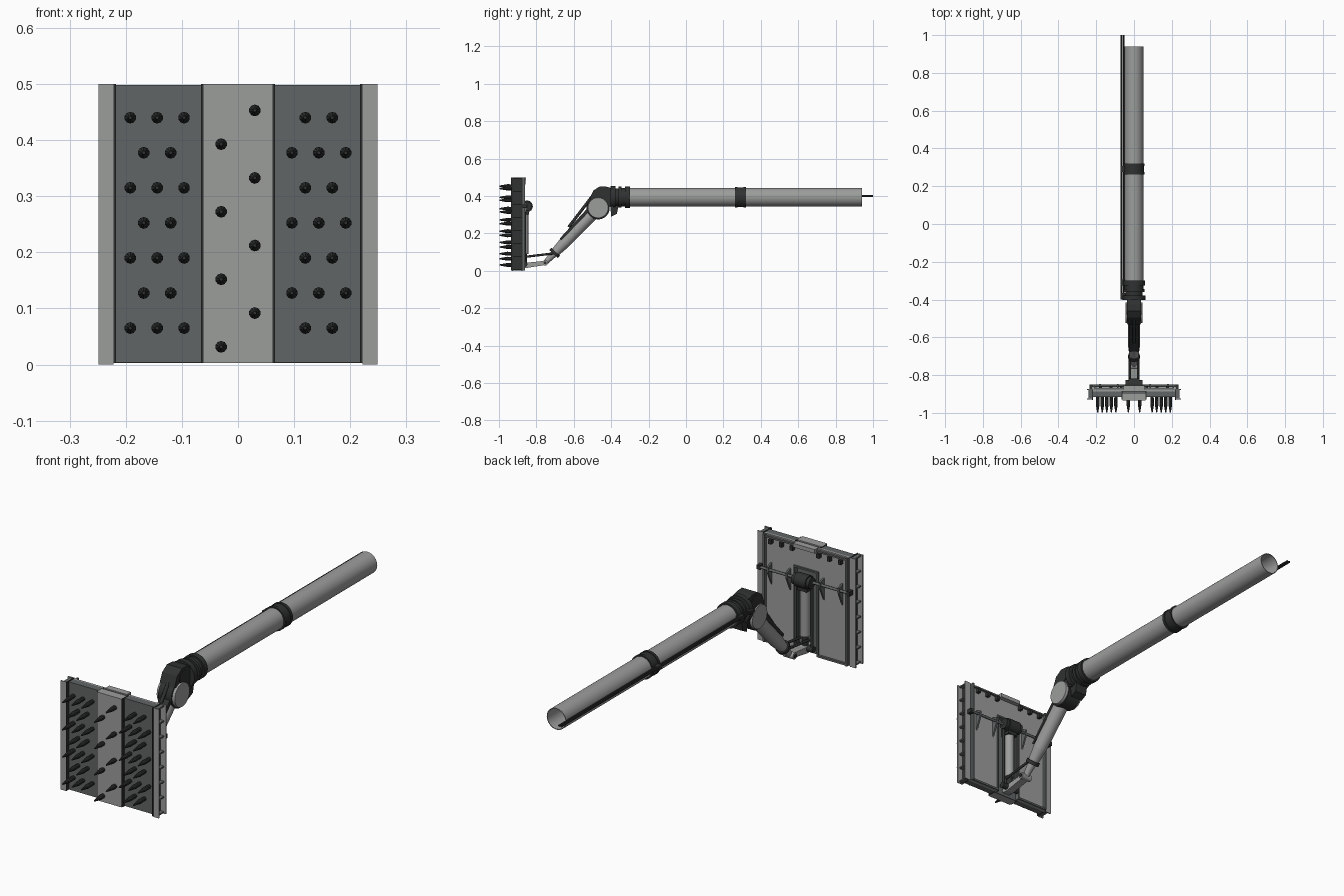
import bpy, bmesh, math
from mathutils import Vector, Matrix

if "Cube" in bpy.data.objects:
    bpy.data.objects.remove(bpy.data.objects["Cube"])


def material(name, value):
    m = bpy.data.materials.new(name)
    m.diffuse_color = (*value, 1)
    m.use_nodes = True
    m.node_tree.nodes["Principled BSDF"].inputs["Base Color"].default_value = m.diffuse_color
    return m


LIGHT = material("light grey", (0.33, 0.34, 0.33))
MID = material("slate grey", (0.12, 0.13, 0.13))
DARK = material("charcoal", (0.028, 0.032, 0.03))


def finish(name, bm, mat, smooth=True):
    bmesh.ops.recalc_face_normals(bm, faces=bm.faces)
    me = bpy.data.meshes.new(name)
    bm.to_mesh(me)
    bm.free()
    me.materials.append(mat)
    ob = bpy.data.objects.new(name, me)
    bpy.context.collection.objects.link(ob)
    if smooth:
        bpy.ops.object.select_all(action='DESELECT')
        ob.select_set(True)
        bpy.context.view_layer.objects.active = ob
        bpy.ops.object.shade_smooth_by_angle(angle=math.radians(35))
    return ob


def boxes(name, mat, *spans):
    """Each span is x0, x1, y0, y1, z0, z1."""
    bm = bmesh.new()
    for x0, x1, y0, y1, z0, z1 in spans:
        m = Matrix.Translation(((x0 + x1) / 2, (y0 + y1) / 2, (z0 + z1) / 2))
        bmesh.ops.create_cube(bm, size=1, matrix=m @ Matrix.Diagonal((x1 - x0, y1 - y0, z1 - z0, 1)))
    return finish(name, bm, mat, False)


def rods(name, mat, *items, seg=24):
    """Each item is start, end, start radius, end radius."""
    bm = bmesh.new()
    for a, b, r1, r2 in items:
        a, b = Vector(a), Vector(b)
        d = b - a
        m = Matrix.Translation((a + b) / 2) @ d.to_track_quat('Z', 'Y').to_matrix().to_4x4()
        bmesh.ops.create_cone(bm, cap_ends=True, segments=seg, radius1=r1, radius2=r2,
                              depth=d.length, matrix=m)
    return finish(name, bm, mat)


def plate(name, mat, profile, *xs):
    """Extrudes a y-z profile between each pair of x values."""
    bm = bmesh.new()
    for x0, x1 in xs:
        f = bm.faces.new([bm.verts.new((x0, y, z)) for y, z in profile])
        new = bmesh.ops.extrude_face_region(bm, geom=[f])["geom"]
        bmesh.ops.translate(bm, vec=(x1 - x0, 0, 0),
                            verts=[v for v in new if isinstance(v, bmesh.types.BMVert)])
    return finish(name, bm, mat, False)


def mirror_x(spans):
    return spans + [(-b, -a, *rest) for a, b, *rest in spans]


# Panel: centre block, side plates, edge channels and back sheet
boxes("centre_block", LIGHT, (-.062, .062, -.935, -.895, .003, .5))
boxes("side_plates", MID, *mirror_x([(.066, .218, -.917, -.885, .004, .498)]))
boxes("edge_strips", DARK, *mirror_x([(.0615, .066, -.928, -.885, .003, .5),
                                      (.217, .222, -.932, -.875, .003, .5)]))
boxes("edge_flanges", LIGHT, *mirror_x([(.222, .249, -.93, -.925, 0, .5),
                                        (.222, .249, -.879, -.874, 0, .5)]))
boxes("edge_ribs", MID, *mirror_x([(.222, .24, -.925, -.879, z, z + .006)
                                   for z in [.004 + i * .0696 for i in range(8)]]))
boxes("back_sheet", LIGHT, *mirror_x([(.06, .22, -.886, -.876, .003, .498)]),
      (-.06, .06, -.886, -.876, .385, .498))
boxes("slot_floor", MID, (-.06, .06, -.897, -.89, .003, .39))
boxes("slot_trim", MID, *mirror_x([(.056, .063, -.89, -.868, .003, .39)]),
      (-.063, .063, -.89, -.868, .385, .392))
boxes("back_rim", MID, *mirror_x([(.205, .214, -.876, -.862, .003, .498), (.063, .205, -.876, -.866, .003, .012)]),
      (-.205, .205, -.876, -.866, .484, .492))
boxes("top_lip", LIGHT, (-.055, .055, -.885, -.855, .482, .5))
boxes("top_hooks", DARK, *mirror_x([(x, x + .014, -.876, -.858, .462, .482) for x in (.06, .115, .17)]))

# Spikes: staggered rows on the side plates and a zigzag on the centre block
spots = []
for i in range(7):
    z = .44 - i * .0625
    three, two = (-.192, -.144, -.096), (-.168, -.12)
    left = three if i % 2 == 0 else two
    right = two if i % 2 == 0 else three
    spots += [(x, z) for x in left] + [(-x, z) for x in right]
for i in range(8):
    spots.append((.03 if i % 2 == 0 else -.03, .453 - i * .0602))
parts = []
for x, z in spots:
    parts += [((x, -.91, z), (x, -.955, z), .0085, .0105),
              ((x, -.955, z), (x, -.998, z), .0105, .003)]
rods("spikes", DARK, *parts, seg=10)

# Back shaft with hanging gusset brackets
rods("cross_shaft", MID, ((-.235, -.857, .345), (.235, -.857, .345), .006, .006), seg=12)
brackets = [(s * x - .004, s * x + .004) for s in (-1, 1) for x in (.085, .18)]
plate("shaft_brackets", MID, [(-.876, .37), (-.848, .36), (-.848, .335), (-.876, .27)], *brackets)
boxes("shaft_end_blocks", DARK, *mirror_x([(.22, .236, -.878, -.85, .335, .355)]))

# Tilt mechanism inside the slot
rods("tilt_motor", DARK, ((-.045, -.85, .345), (.045, -.85, .345), .025, .025),
     ((-.03, -.85, .345), (.03, -.85, .345), .031, .031))
boxes("tilt_head", DARK, (-.025, .025, -.89, -.84, .3, .34))
rods("tilt_cylinder", LIGHT, ((0, -.865, .09), (0, -.865, .305), .022, .022))
rods("tilt_rods", DARK, *[((x, -.862, .03), (x, -.862, .345), .007, .007) for x in (-.036, .036)], seg=12)
rods("tilt_rod_end", DARK, ((0, -.865, .03), (0, -.865, .09), .014, .014),
     ((-.045, -.862, .035), (.045, -.862, .035), .014, .014))

# Wrist: foot link, pivots and push rods
plate("foot_link", LIGHT, [(-.89, .016), (-.86, .014), (-.75, .032), (-.75, .054), (-.84, .045), (-.89, .05)],
      (-.018, .018))
rods("wrist_pivot", LIGHT, ((-.026, -.753, .043), (.026, -.753, .043), .015, .015))
rods("wrist_bolt", DARK, ((-.03, -.753, .043), (.03, -.753, .043), .008, .008))
rods("push_rods", DARK, *[((x, -.86, .075), (x, -.71, .093), .006, .006) for x in (-.022, .022)], seg=12)


# Lower arm, placed along its axis from wrist to elbow
wrist, elbow = Vector((0, -.753, .043)), Vector((0, -.47, .337))


def on_arm(t, lift=0, x=0):
    p = wrist.lerp(elbow, t) + Vector((0, -.72, .69)) * lift
    return (x, p.y, p.z)


rods("forearm_neck", LIGHT, (on_arm(0), on_arm(.2), .013, .021))
rods("forearm_collar", DARK, (on_arm(.16), on_arm(.2), .031, .031))
rods("forearm", LIGHT, (on_arm(.19), on_arm(.36), .024, .031), (on_arm(.36), on_arm(1), .031, .034))
a, b, c, d = [on_arm(t, l)[1:] for t, l in ((.36, .022), (.36, .034), (.95, .04), (.95, .022))]
plate("forearm_cover", DARK, [a, b, c, d], (-.026, .026))
rods("forearm_actuator", DARK, (on_arm(.55, .042), (0, -.485, .42), .008, .008), seg=12)

# Elbow: round joint with end discs and the dark housing
rods("elbow_discs", LIGHT, *[((s * .03, -.47, .337), (s * .046, -.47, .337), .057, .054) for s in (-1, 1)], seg=32)
rods("elbow_drum", DARK, ((-.034, -.47, .337), (.034, -.47, .337), .062, .062), seg=32)
plate("elbow_housing", DARK, [(-.515, .385), (-.495, .43), (-.46, .452), (-.425, .45), (-.39, .44),
                              (-.39, .335), (-.43, .35)], (-.038, .038))
rods("elbow_cap", DARK, ((-.041, -.45, .41), (.041, -.45, .41), .03, .03))
plate("elbow_lower_fin", DARK, [(-.405, .35), (-.36, .35), (-.37, .305), (-.4, .29)], (-.03, .03))

# Shoulder rings where the elbow meets the long tube
Z = .394
rods("shoulder_rings", DARK, *[((0, y0, Z), (0, y1, Z), r, r) for y0, y1, r in
                               ((-.403, -.378, .061), (-.378, -.36, .045), (-.36, -.345, .056),
                                (-.345, -.325, .05), (-.325, -.3, .057))], seg=32)

# Long hollow tube with its middle band
bm = bmesh.new()
rings = []
for y, r in ((-.31, .049), (.94, .049), (.94, .046), (-.31, .046)):
    rings.append([bm.verts.new((r * math.cos(i * math.tau / 32), y, Z + r * math.sin(i * math.tau / 32)))
                  for i in range(32)])
for k in range(4):
    p, q = rings[k], rings[(k + 1) % 4]
    for i in range(32):
        j = (i + 1) % 32
        bm.faces.new((p[i], p[j], q[j], q[i]))
finish("long_tube", bm, LIGHT)
band = rods("tube_band", DARK, ((0, .262, Z), (0, .32, Z), .052, .052),
            ((0, .262, Z), (0, .275, Z), .055, .055), ((0, .307, Z), (0, .32, Z), .055, .055), seg=32)

# Hoses running beside the tube, held by clips
rods("hoses", DARK, *[((x, -.4, z), (x, 1, z), .0045, .0045)
                      for x, z in ((-.066, .4), (-.055, .4))], seg=8)
boxes("hose_clips", DARK, *[(-.071, -.045, y, y + .03, .392, .408) for y in (-.395, -.325, .276)])
